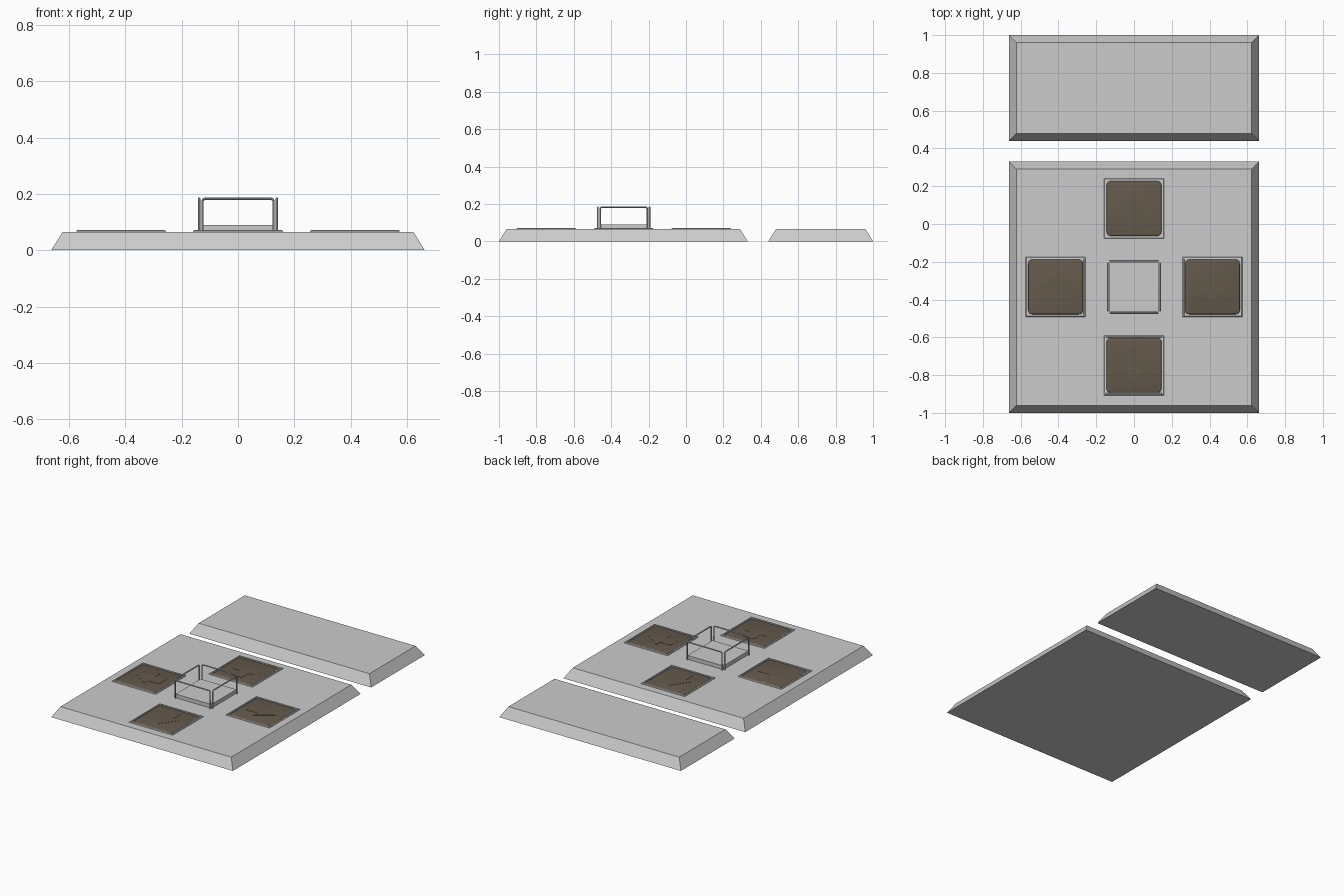
import bpy, bmesh, math
from mathutils import Matrix

if "Cube" in bpy.data.objects:
    bpy.data.objects.remove(bpy.data.objects["Cube"])

brown = bpy.data.materials.new("brown_key")
brown.diffuse_color = (0.13, 0.10, 0.07, 1)
brown.use_nodes = True
brown.node_tree.nodes["Principled BSDF"].inputs["Base Color"].default_value = brown.diffuse_color
TOP = 0.065      # height of the slab tops
CY = -0.333      # centre of the key cross


def loft(name, rings, loc=(0, 0, 0), rot=0, mat=None, closed=False):
    """Skin equal-length rings; cap the ends, or join last to first if closed."""
    bm = bmesh.new()
    loops = [[bm.verts.new(p) for p in r] for r in rings]
    n = len(loops[0])
    pairs = list(zip(loops, loops[1:]))
    if closed:
        pairs.append((loops[-1], loops[0]))
    for a, b in pairs:
        for i in range(n):
            j = (i + 1) % n
            bm.faces.new((a[i], a[j], b[j], b[i]))
    if not closed:
        bm.faces.new(loops[0][::-1])
        bm.faces.new(loops[-1])
    bmesh.ops.recalc_face_normals(bm, faces=bm.faces)
    me = bpy.data.meshes.new(name)
    bm.to_mesh(me)
    bm.free()
    ob = bpy.data.objects.new(name, me)
    ob.matrix_world = Matrix.Translation(loc) @ Matrix.Rotation(rot, 4, 'Z')
    bpy.context.collection.objects.link(ob)
    if mat:
        me.materials.append(mat)
    return ob


def rect(hx, hy, z, y=0):
    return [(-hx, y - hy, z), (hx, y - hy, z), (hx, y + hy, z), (-hx, y + hy, z)]


def rounded(h, r, z, seg=5):
    pts = []
    for k in range(4):
        sx, sy = [(1, 1), (-1, 1), (-1, -1), (1, -1)][k]
        for i in range(seg + 1):
            a = math.pi / 2 * (k + i / seg)
            pts.append((sx * (h - r) + r * math.cos(a), sy * (h - r) + r * math.sin(a), z))
    return pts


def smooth(ob):
    bpy.ops.object.select_all(action='DESELECT')
    bpy.context.view_layer.objects.active = ob
    ob.select_set(True)
    bpy.ops.object.shade_smooth_by_angle(angle=math.radians(40))


# Sloped-edge slabs
for name, y0, y1 in (("front_slab", -1.0, 0.33), ("rear_slab", 0.44, 1.0)):
    y, h = (y0 + y1) / 2, (y1 - y0) / 2
    loft(name, [rect(0.663, h, 0, y), rect(0.623, h - 0.04, TOP, y)])

# Arrow keys, each with a chamfered surround and a raised arrow
arrow = [(0, 0.09), (-0.077, -0.02), (-0.037, -0.02), (-0.037, -0.096),
         (0.037, -0.096), (0.037, -0.02), (0.077, -0.02)]
for k, side in enumerate(("back", "left", "front", "right")):
    a = k * math.pi / 2
    loc = (-0.415 * math.sin(a), CY + 0.415 * math.cos(a), 0)
    loft(side + "_key_surround",
         [rect(h, h, z) for h, z in ((0.159, TOP - 0.003), (0.159, 0.068), (0.155, 0.0715),
                                     (0.149, 0.0715), (0.147, TOP - 0.003))],
         loc, a, closed=True)
    key = loft(side + "_key",
               [rounded(h, r, z) for h, r, z in ((0.145, 0.022, TOP - 0.003), (0.145, 0.022, 0.066),
                                                 (0.143, 0.020, 0.0685), (0.138, 0.016, 0.070))],
               loc, a, brown)
    smooth(key)
    loft(side + "_key_arrow",
         [[(x, y, z) for x, y in arrow] for z in (0.069, 0.0712)], loc, a, brown)

# Low block in the middle of the guard
loft("guard_block", [rect(0.13, 0.13, TOP - 0.003), rect(0.13, 0.13, 0.09)], (0, CY, 0))

# Guard hoops, one bent rod per side
for k, side in enumerate(("front", "right", "back", "left")):
    w, top, r = 0.126, 0.183, 0.01
    path = [(-w, TOP - 0.003)]
    path += [(-w + r - r * math.cos(t), top - r + r * math.sin(t))
             for t in (i * math.pi / 8 for i in range(5))]
    path += [(-x, z) for x, z in path[::-1]]
    cu = bpy.data.curves.new(side + "_hoop", 'CURVE')
    cu.dimensions = '3D'
    cu.bevel_depth = 0.0042
    cu.bevel_resolution = 2
    cu.use_fill_caps = True
    sp = cu.splines.new('POLY')
    sp.points.add(len(path) - 1)
    for p, (x, z) in zip(sp.points, path):
        p.co = (x, -0.138, z, 1)
    ob = bpy.data.objects.new(side + "_guard_hoop", cu)
    ob.matrix_world = Matrix.Translation((0, CY, 0)) @ Matrix.Rotation(k * math.pi / 2, 4, 'Z')
    bpy.context.collection.objects.link(ob)
    bpy.ops.object.select_all(action='DESELECT')
    bpy.context.view_layer.objects.active = ob
    ob.select_set(True)
    bpy.ops.object.convert(target='MESH')
    smooth(bpy.context.view_layer.objects.active)
